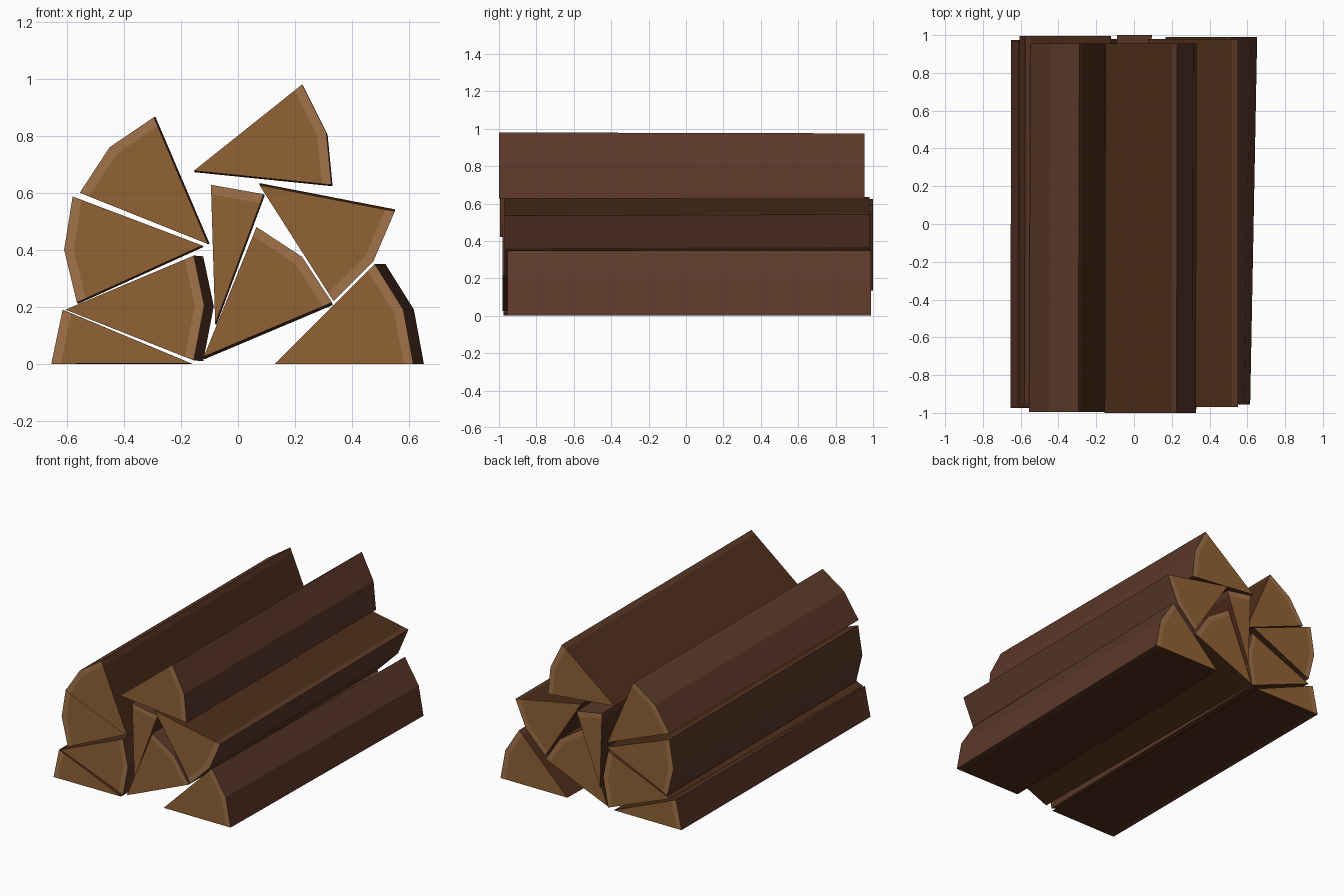
import bpy, bmesh
from mathutils import Vector

if "Cube" in bpy.data.objects:
    bpy.data.objects.remove(bpy.data.objects["Cube"])


def material(name, rgb):
    m = bpy.data.materials.new(name)
    m.diffuse_color = (*rgb, 1)
    m.use_nodes = True
    m.node_tree.nodes["Principled BSDF"].inputs["Base Color"].default_value = m.diffuse_color
    return m


BARK, SPLIT, STRIP, HEART, RIM = range(5)
MATS = [
    material("bark", (0.107, 0.040, 0.022)),
    material("split_wood", (0.075, 0.026, 0.010)),
    material("split_sapwood", (0.105, 0.040, 0.020)),
    material("end_heartwood", (0.285, 0.122, 0.036)),
    material("end_sapwood", (0.355, 0.170, 0.068)),
]
RIM_WIDTH = 0.034


def split_log(name, apex, arc, y0, y1, shift):
    """Wedge along y: sharp apex, bark on the arc, sapwood rim just inside it."""
    bm = bmesh.new()
    apex = Vector(apex)
    outer = [Vector(p) for p in arc]
    inner = [p + (apex - p).normalized() * RIM_WIDTH for p in outer]
    n = len(outer)

    def ring(y, off):
        def vert(p):
            return bm.verts.new((p.x + off[0], y, max(0.0, p.y + off[1])))
        return vert(apex), [vert(p) for p in outer], [vert(p) for p in inner]

    def face(verts, mat):
        bm.faces.new(verts).material_index = mat

    front, back = ring(y0, (0, 0)), ring(y1, shift)
    # sawn ends
    for a, o, i in (front, back):
        face([a] + i, HEART)
        for k in range(n - 1):
            face([i[k], o[k], o[k + 1], i[k + 1]], RIM)
    (a0, o0, i0), (a1, o1, i1) = front, back
    # bark
    for k in range(n - 1):
        face([o0[k], o0[k + 1], o1[k + 1], o1[k]], BARK)
    # split sides
    for k in (0, n - 1):
        face([a0, i0[k], i1[k], a1], SPLIT)
        face([i0[k], o0[k], o1[k], i1[k]], STRIP)
    bmesh.ops.recalc_face_normals(bm, faces=bm.faces)
    mesh = bpy.data.meshes.new(name)
    bm.to_mesh(mesh)
    bm.free()
    for m in MATS:
        mesh.materials.append(m)
    bpy.context.collection.objects.link(bpy.data.objects.new(name, mesh))


# name, apex (x, z), bark points (x, z), front y, back y, drift of the back end
LOGS = [
    ("log_upper_left", (-0.105, 0.42), [(-0.295, 0.865), (-0.45, 0.76), (-0.555, 0.60)],
     -0.995, 0.955, (0.006, 0.0)),
    ("log_middle_left", (-0.125, 0.415), [(-0.58, 0.587), (-0.61, 0.40), (-0.565, 0.215)],
     -0.955, 0.995, (0.004, -0.005)),
    ("log_lower_left", (-0.605, 0.19), [(-0.155, 0.38), (-0.118, 0.205), (-0.155, 0.012)],
     -0.97, 0.98, (0.033, -0.003)),
    ("log_bottom_left", (-0.165, 0.002), [(-0.615, 0.19), (-0.655, 0.0)],
     -0.975, 0.975, (0.005, -0.002)),
    ("log_bottom_right", (0.13, 0.0), [(0.48, 0.35), (0.58, 0.19), (0.615, 0.0)],
     -0.955, 0.99, (0.037, 0.0)),
    ("log_centre", (-0.12, 0.025), [(0.065, 0.48), (0.225, 0.375), (0.33, 0.215)],
     -0.98, 0.98, (0.002, -0.009)),
    ("log_thin", (-0.08, 0.14), [(-0.095, 0.628), (0.09, 0.595)],
     -0.96, 1.0, (0.004, -0.004)),
    ("log_right", (0.075, 0.627), [(0.55, 0.535), (0.475, 0.36), (0.335, 0.22)],
     -0.97, 0.98, (0.0, 0.007)),
    ("log_top", (-0.155, 0.677), [(0.225, 0.98), (0.31, 0.81), (0.328, 0.628)],
     -1.0, 0.955, (0.004, -0.005)),
]
for spec in LOGS:
    split_log(*spec)
